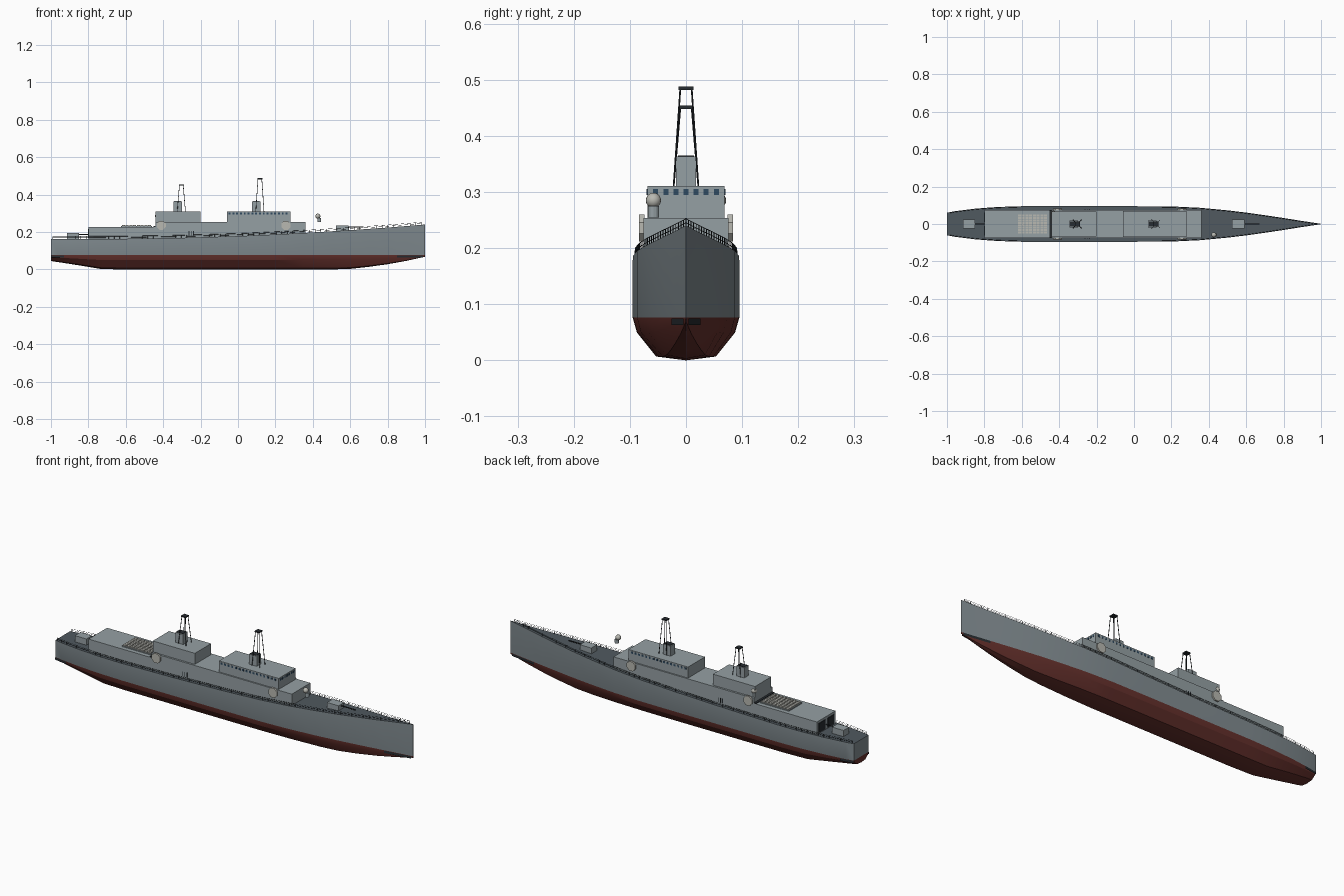
import bpy, bmesh, math
from mathutils import Vector, Matrix

if "Cube" in bpy.data.objects:
    bpy.data.objects.remove(bpy.data.objects["Cube"])


def mat(name, r, g, b):
    m = bpy.data.materials.new(name)
    m.diffuse_color = (r, g, b, 1)
    m.use_nodes = True
    m.node_tree.nodes["Principled BSDF"].inputs["Base Color"].default_value = m.diffuse_color
    return m


HULL = mat("hull_grey", .22, .26, .28)
DECK = mat("deck_grey", .08, .10, .115)
RED = mat("antifouling_red", .13, .03, .025)
HOUSE = mat("house_grey", .30, .35, .37)
DARK = mat("dark_steel", .02, .025, .03)
GLASS = mat("glass", .03, .07, .12)
PALE = mat("pale_panel", .48, .48, .44)


def finish(name, bm, *mats):
    bmesh.ops.recalc_face_normals(bm, faces=bm.faces)
    me = bpy.data.meshes.new(name)
    bm.to_mesh(me)
    bm.free()
    ob = bpy.data.objects.new(name, me)
    for m in mats:
        me.materials.append(m)
    bpy.context.collection.objects.link(ob)
    return ob


def add_box(bm, x0, x1, y0, y1, z0, z1):
    m = Matrix.Translation(((x0 + x1) / 2, (y0 + y1) / 2, (z0 + z1) / 2))
    bmesh.ops.create_cube(bm, size=1, matrix=m @ Matrix.Diagonal((x1 - x0, y1 - y0, z1 - z0, 1)))


def boxes(name, material, *items):
    bm = bmesh.new()
    for b in items:
        add_box(bm, *b)
    return finish(name, bm, material)


def add_bar(bm, a, b, r, n=6):
    a, b = Vector(a), Vector(b)
    d = b - a
    m = Matrix.Translation((a + b) / 2) @ d.to_track_quat('Z', 'Y').to_matrix().to_4x4()
    bmesh.ops.create_cone(bm, cap_ends=True, segments=n, radius1=r, radius2=r, depth=d.length, matrix=m)


# Hull stations: x, half width, keel height, deck height
ST = [(-1, .060, .045, .163), (-.96, .068, .039, .163), (-.85, .082, .022, .163), (-.73, .091, .002, .163),
      (-.6, .095, 0, .164), (-.3, .095, 0, .169), (0, .095, 0, .178), (.2, .094, 0, .187),
      (.35, .087, 0, .195), (.5, .073, 0, .204), (.6, .061, .003, .210), (.7, .047, .014, .217),
      (.8, .032, .028, .224), (.9, .016, .046, .232), (1, .001, .068, .240)]
WL = .076


def station(x):
    for a, b in zip(ST, ST[1:]):
        if x <= b[0]:
            t = (x - a[0]) / (b[0] - a[0])
            return [p + (q - p) * t for p, q in zip(a, b)]
    return ST[-1]


def hull():
    bm = bmesh.new()
    rings = []
    for x, w, k, d in ST:
        half = [(.56, k + (WL - k) * .09), (.92, k + (WL - k) * .65), (1, WL), (1, d)]
        pts = [(-f * w, z) for f, z in reversed(half)] + [(0, k)] + [(f * w, z) for f, z in half]
        rings.append([bm.verts.new((x, y, z)) for y, z in pts])
    for a, b in zip(rings, rings[1:]):
        for i in range(9):
            f = bm.faces.new((a[i], a[(i + 1) % 9], b[(i + 1) % 9], b[i]))
            f.material_index = 2 if i == 8 else 0 if i in (0, 7) else 1
            f.smooth = i != 8
    for r in (rings[0], rings[-1]):
        bm.faces.new((r[0], r[1], r[7], r[8]))
        bm.faces.new(r[1:8]).material_index = 1
    ob = finish("hull", bm, HULL, RED, DECK)
    bpy.context.view_layer.objects.active = ob
    ob.select_set(True)
    bpy.ops.object.shade_smooth_by_angle(angle=math.radians(22))
    ob.select_set(False)


hull()

# Dark draught patches at bow and stern waterline
patches = bmesh.new()
for xa, xb in ((-1, -.93), (.85, .99)):
    for s in (-1, 1):
        v = []
        for x, dz in ((xa, -.001), (xb, -.001), (xb, -.013), (xa, -.013)):
            w = station(x)[1]
            v.append(patches.verts.new((x, s * (w + .002), WL + dz)))
        patches.faces.new(v)
finish("waterline_patches", patches, DARK)

# Deck railing
rail = bmesh.new()
N = 66
for s in (-1, 1):
    prev = None
    for i in range(N + 1):
        x = -.99 + 1.97 * i / N
        _, w, _, d = station(x)
        p = Vector((x, s * max(w - .004, 0), d))
        add_bar(rail, p, p + Vector((0, 0, .014)), .0008, 4)
        if prev:
            for h in (.007, .014):
                add_bar(rail, prev + Vector((0, 0, h)), p + Vector((0, 0, h)), .0007, 4)
        prev = p
finish("deck_railing", rail, DARK)

# Superstructure
boxes("main_deckhouse", HOUSE, (-.44, .36, -.076, .076, .165, .254))
boxes("hangar", HOUSE, (-.80, -.44, -.076, .076, .16, .228))
boxes("aft_house", HOUSE, (-.44, -.20, -.066, .066, .254, .311))
boxes("bridge", HOUSE, (-.06, .28, -.069, .069, .254, .311))
boxes("hangar_doors", DARK, *[(-.803, -.799, s * .036 - .025, s * .036 + .025, .168, .216) for s in (-1, 1)])
boxes("hangar_gap_strip", DARK, (-.452, -.44, -.076, .076, .228, .231))

# Bridge windows
win = [(.278, .2815, y - .0045, y + .0045, .295, .305) for y in [-.054 + .018 * i for i in range(7)]]
for s in (-1, 1):
    for i in range(16):
        x = -.045 + i * .0203
        win.append((x - .005, x + .005, s * .069 - .0012, s * .069 + .0012, .295, .305))
boxes("bridge_windows", GLASS, *win)

# Side vents
boxes("side_vents", DARK, *[(x - .002, x + .002, s * .076 - .001, s * .076 + .001, .181, .205)
                            for s in (-1, 1) for x in (-.262, -.25, -.238)])

# Missile cell block with rows of hatches
boxes("cell_block", HOUSE, (-.625, -.46, -.054, .054, .227, .233))
boxes("cell_hatches", PALE, *[(-.621 + i * .02, -.605 + i * .02, -.051 + j * .013, -.040 + j * .013, .233, .237)
                              for i in range(8) for j in range(8)])

# Octagonal radar panels
panels = bmesh.new()
for x in (.256, -.41):
    for s in (-1, 1):
        m = Matrix.Translation((x, s * .079, .236)) @ Matrix.Rotation(math.pi / 2, 4, 'X') @ Matrix.Rotation(math.pi / 8, 4, 'Z')
        bmesh.ops.create_cone(panels, cap_ends=True, segments=8, radius1=.026, radius2=.026, depth=.010, matrix=m)
finish("radar_panels", panels, PALE)

# Funnels and lattice masts
for tag, x, top in (("fore", .117, .486), ("aft", -.303, .452)):
    boxes(tag + "_funnel", HOUSE, (x - .042, x + .003, -.018, .018, .31, .363))
    boxes(tag + "_funnel_cap", DARK, (x - .038, x - .001, -.014, .014, .362, .365))
    bm = bmesh.new()
    at = lambda sx, sy, t: (x + sx * (.022 - .012 * t), sy * (.022 - .012 * t), .31 + (top - .31) * t)
    for sx in (-1, 1):
        for sy in (-1, 1):
            add_bar(bm, at(sx, sy, 0), at(sx, sy, 1), .0016)
    add_box(bm, x - .013, x + .013, -.013, .013, top - .004, top + .002)
    finish(tag + "_mast", bm, DARK)

# Gun mounts
for tag, x, z, L in (("fore", .557, .200, .08), ("aft", -.882, .160, .06)):
    boxes(tag + "_gun_house", HOUSE, (x - .033, x + .033, -.023, .023, z, z + .035))
    bm = bmesh.new()
    add_bar(bm, (x + .03, 0, z + .027), (x + .033 + L, 0, z + .027), .003, 8)
    finish(tag + "_gun_barrel", bm, DARK)

# Close-in defence mounts: ball on a drum
for tag, x, y in (("fore", .427, -.058), ("aft", -.43, .058)):
    bm = bmesh.new()
    add_bar(bm, (x + .008, y, .255), (x + .008, y, .275), .010, 12)
    finish(tag + "_defence_base", bm, HOUSE)
    bm = bmesh.new()
    bmesh.ops.create_uvsphere(bm, u_segments=16, v_segments=10, radius=.0135, matrix=Matrix.Translation((x, y, .285)))
    for f in bm.faces:
        f.smooth = True
    finish(tag + "_defence_dome", bm, PALE)
